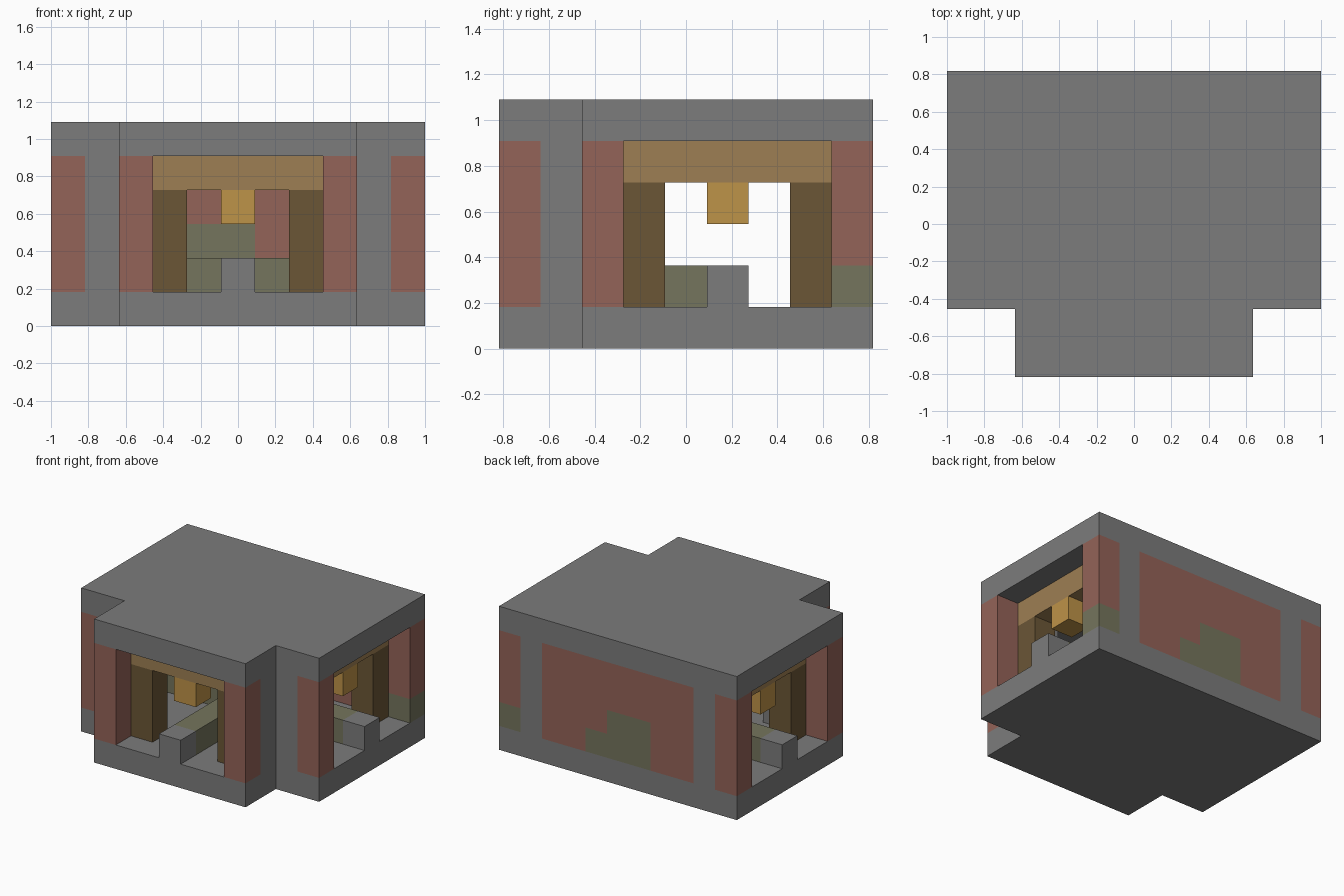
import bpy
import bmesh
from mathutils import Vector

U = 2 / 11  # one building block

cube = bpy.data.objects.get("Cube")
if cube:
    bpy.data.objects.remove(cube, do_unlink=True)


def linear(c):
    c /= 255
    return c / 12.92 if c <= 0.04045 else ((c + 0.055) / 1.055) ** 2.4


def material(name, *rgb):
    mat = bpy.data.materials.new(name)
    mat.use_nodes = True
    col = (*[linear(c) for c in rgb], 1)
    mat.diffuse_color = col
    bsdf = mat.node_tree.nodes["Principled BSDF"]
    bsdf.inputs["Base Color"].default_value = col
    bsdf.inputs["Roughness"].default_value = 0.9
    return mat


STONE = material("grey stone", 124, 124, 124)
BRICK = material("red brick", 148, 99, 88)
PLANK = material("tan plank", 158, 127, 83)
TIMBER = material("dark timber", 107, 86, 54)
MOSS = material("mossy stone", 117, 117, 93)
LAMP = material("amber lamp", 190, 147, 72)


def finish(name, bm, *mats):
    bmesh.ops.recalc_face_normals(bm, faces=bm.faces)
    bmesh.ops.scale(bm, vec=(U, U, U), verts=bm.verts)
    mesh = bpy.data.meshes.new(name)
    bm.to_mesh(mesh)
    bm.free()
    for m in mats:
        mesh.materials.append(m)
    obj = bpy.data.objects.new(name, mesh)
    bpy.context.collection.objects.link(obj)
    return obj


def box(name, lo, hi, *mats, cuts=(), rule=None):
    """Box between two corners in blocks; cuts are (axis, position)."""
    lo, hi = Vector(lo), Vector(hi)
    bm = bmesh.new()
    bmesh.ops.create_cube(bm, size=1)
    for v in bm.verts:
        v.co = (lo + hi) / 2 + v.co * (hi - lo)
    for axis, pos in cuts:
        normal = Vector((0, 0, 0))
        normal[axis] = 1
        bmesh.ops.bisect_plane(bm, geom=bm.verts[:] + bm.edges[:] + bm.faces[:],
                               plane_co=normal * pos, plane_no=normal)
    if rule:
        for f in bm.faces:
            f.material_index = int(rule(f.calc_center_median()))
    return finish(name, bm, *mats)


def block(name, x, y, z0, z1, *mats, **kw):
    """Column one block wide around a grid position."""
    return box(name, (x - .5, y - .5, z0), (x + .5, y + .5, z1), *mats, **kw)


# Stepped floor and roof slabs
half = [(3.5, -4.5), (3.5, -2.5), (5.5, -2.5), (5.5, 4.5)]
plan = half + [(-x, y) for x, y in reversed(half)]
for name, z in (("floor_slab", 0), ("roof_slab", 5)):
    bm = bmesh.new()
    face = bm.faces.new([bm.verts.new((x, y, z)) for x, y in plan])
    ext = bmesh.ops.extrude_face_region(bm, geom=[face])
    top = [v for v in ext["geom"] if isinstance(v, bmesh.types.BMVert)]
    bmesh.ops.translate(bm, vec=(0, 0, 1), verts=top)
    finish(name, bm, STONE)

# Back wall with a patch of moss
box("back_wall", (-3.5, 3.5, 1), (3.5, 4.5, 5), BRICK, MOSS,
    cuts=[(0, -1.5), (0, .5), (0, 1.5), (2, 2), (2, 3)],
    rule=lambda c: -1.5 < c.x < 1.5 and (c.z < 2 or (c.z < 3 and c.x < .5)))

# Both sides: pillars, stone piers, timber frames and side openings
for side, s in (("left", 1), ("right", -1)):
    block(f"porch_pillar_{side}", 3 * s, -4, 1, 5, BRICK)
    block(f"front_pillar_{side}", 5 * s, -2, 1, 5, BRICK)
    if s > 0:
        block(f"back_pillar_{side}", 5, 4, 1, 5, BRICK, MOSS,
              cuts=[(2, 2)], rule=lambda c: c.z < 2)
    else:
        block(f"back_pillar_{side}", -5, 4, 1, 5, BRICK)

    for i, (x, y) in enumerate([(3, -3), (3, -2), (4, -2), (4, 4)]):
        block(f"stone_pier_{side}_{i}", x * s, y, 1, 5, STONE)
    for i, (x, y) in enumerate([(2, -3), (4, -1), (4, 3)]):
        block(f"timber_post_{side}_{i}", x * s, y, 1, 4, TIMBER)

    box(f"side_lintel_{side}", (4 * s - .5, -1.5, 4), (4 * s + .5, 3.5, 5), PLANK)
    block(f"side_lamp_{side}", 4 * s, 1, 3, 4, LAMP)
    block(f"side_curb_{side}", 5 * s, 1, 1, 2, STONE)

# Front opening
box("front_lintel", (-2.5, -3.5, 4), (2.5, -2.5, 5), PLANK)
block("front_lamp", 0, -3, 3, 4, LAMP)
block("front_curb", 0, -4, 1, 2, STONE)

# Low mossy dividers meeting in a T
box("divider_front", (-.5, -3.5, 1), (.5, .5, 2), MOSS)
box("divider_cross", (-4.5, .5, 1), (4.5, 1.5, 2), MOSS)
